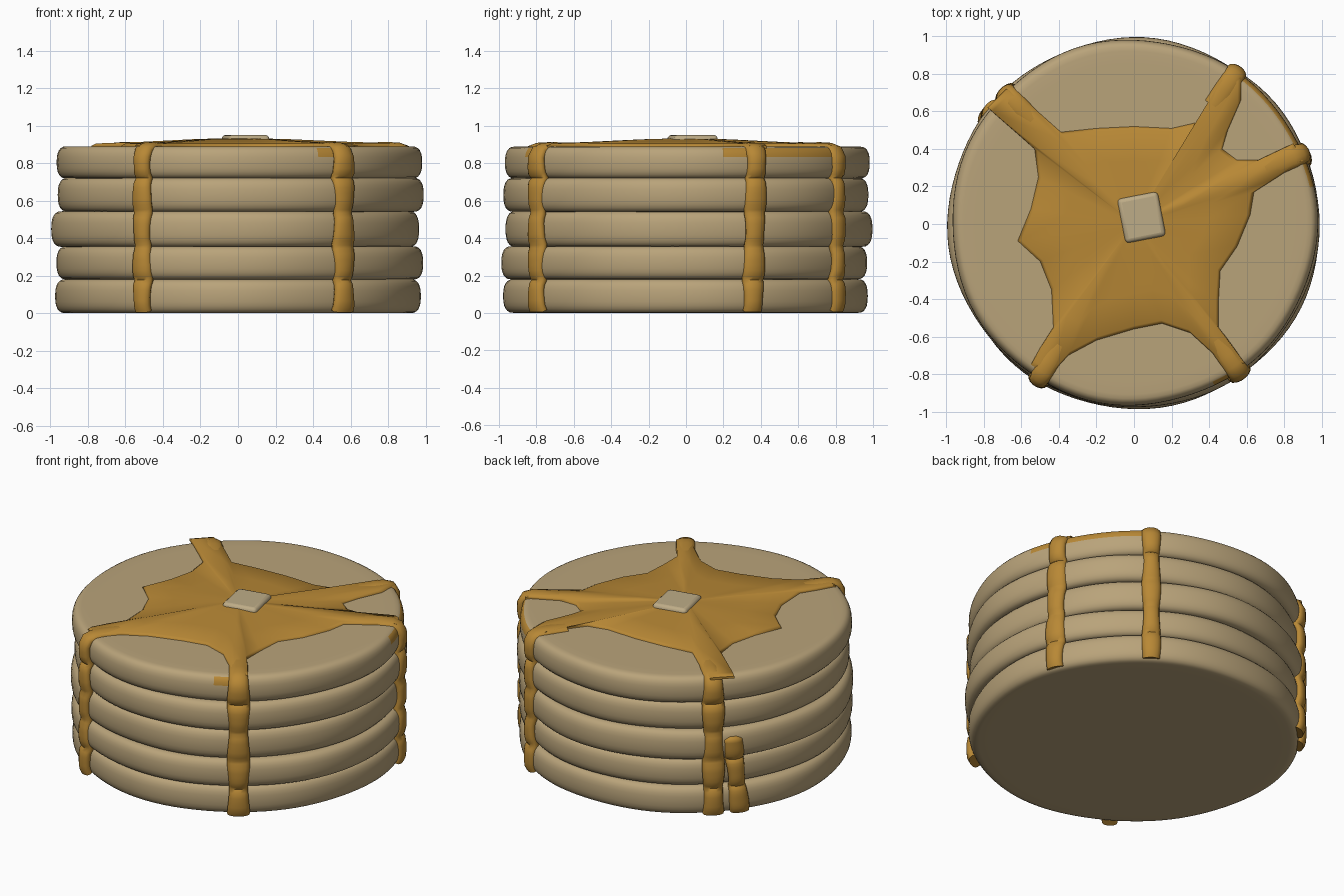
import bpy, bmesh, math

if "Cube" in bpy.data.objects:
    bpy.data.objects.remove(bpy.data.objects["Cube"])


def material(name, rgb):
    m = bpy.data.materials.new(name)
    m.diffuse_color = (*rgb, 1)
    m.use_nodes = True
    m.node_tree.nodes["Principled BSDF"].inputs["Base Color"].default_value = m.diffuse_color
    return m


PANCAKE = material("pancake tan", (0.485, 0.367, 0.195))
SYRUP = material("syrup amber", (0.479, 0.246, 0.036))
BUTTER = material("butter cream", (0.515, 0.413, 0.242))


def skin(name, rings, mats, tip_a=None, tip_b=None, angle=60):
    """Join closed rings of points into one smooth skin with closed ends."""
    bm = bmesh.new()
    loops = [[bm.verts.new(p) for p in ring] for ring in rings]
    n = len(loops[0])
    for a, b in zip(loops, loops[1:]):
        for i in range(n):
            j = (i + 1) % n
            bm.faces.new((a[i], a[j], b[j], b[i]))
    for loop, tip in ((loops[0], tip_a), (loops[-1], tip_b)):
        if tip:
            c = bm.verts.new(tip)
            for i in range(n):
                bm.faces.new((loop[i], loop[(i + 1) % n], c))
        else:
            bm.faces.new(loop)
    bmesh.ops.recalc_face_normals(bm, faces=bm.faces)
    me = bpy.data.meshes.new(name)
    bm.to_mesh(me)
    bm.free()
    ob = bpy.data.objects.new(name, me)
    bpy.context.collection.objects.link(ob)
    for m in mats:
        me.materials.append(m)
    smooth(ob, angle)
    return ob


def smooth(ob, angle):
    bpy.ops.object.select_all(action='DESELECT')
    ob.select_set(True)
    bpy.context.view_layer.objects.active = ob
    bpy.ops.object.shade_smooth_by_angle(angle=math.radians(angle))


# Pancakes: z bottom, z top, radius, x offset, y offset
LAYERS = [(0.0, 0.181, 0.975, 0.0, 0.005),
          (0.179, 0.357, 0.978, 0.01, -0.01),
          (0.353, 0.544, 0.981, -0.01, 0.01),
          (0.54, 0.722, 0.976, 0.013, 0.0),
          (0.718, 0.89, 0.975, 0.0, 0.008)]
SEG = 96


def pancake(k, z0, z1, r, ox, oy):
    zm, h = (z0 + z1) / 2, (z1 - z0) / 2
    rings = []
    prof = [(0.45, -h), (0.85, -h)]
    for i in range(13):
        t = -math.pi / 2 + math.pi * i / 12
        c, s = math.cos(t), math.sin(t)
        prof.append((r - 0.06 + 0.06 * max(c, 0) ** 0.7,
                     h * math.copysign(abs(s) ** 0.8, s)))
    prof += [(0.85, h), (0.45, h)]
    for pr, pz in prof:
        ring = []
        for i in range(SEG):
            a = 2 * math.pi * i / SEG
            lump = 0.004 * math.sin(3 * a + 2 * k) + 0.004 * math.sin(7 * a + 5 * k)
            q = pr + lump * (pr / r) ** 4
            ring.append((ox + q * math.cos(a), oy + q * math.sin(a), zm + pz))
        rings.append(ring)
    return skin(f"pancake_{k + 1}", rings, [PANCAKE, SYRUP], (ox, oy, z0), (ox, oy, z1))


for k, layer in enumerate(LAYERS):
    top = pancake(k, *layer)

# Syrup smears just under the rim of the top pancake
for p in top.data.polygons:
    c = p.center
    a = math.degrees(math.atan2(c.y, c.x))
    if 0.835 < c.z < 0.875 and math.hypot(c.x, c.y) > 0.93:
        if 11 < a < 55 or -64 < a < -55:
            p.material_index = 1

# Syrup pool outline on the top, clockwise from the left
OUTLINE = [(-0.62, -0.09), (-0.55, 0.08), (-0.51, 0.25), (-0.53, 0.4), (-0.62, 0.48),
           (-0.78, 0.62), (-0.68, 0.72), (-0.57, 0.65), (-0.39, 0.49), (-0.2, 0.51),
           (0, 0.52), (0.2, 0.51), (0.33, 0.54), (0.42, 0.66), (0.48, 0.79),
           (0.57, 0.78), (0.57, 0.66), (0.5, 0.5), (0.47, 0.4), (0.55, 0.34),
           (0.66, 0.34), (0.85, 0.43), (0.9, 0.34), (0.75, 0.24), (0.64, 0.17),
           (0.62, 0.05), (0.55, -0.12), (0.46, -0.25), (0.45, -0.42), (0.45, -0.55),
           (0.59, -0.74), (0.51, -0.78), (0.42, -0.69), (0.3, -0.58), (0.15, -0.53),
           (0, -0.56), (-0.2, -0.62), (-0.35, -0.7), (-0.45, -0.81), (-0.55, -0.75),
           (-0.5, -0.66), (-0.43, -0.55), (-0.44, -0.35), (-0.5, -0.2)]
skin("syrup_pool",
     [[(x * s, y * s, z) for x, y in OUTLINE]
      for s, z in ((1, 0.88), (1, 0.894), (0.97, 0.905), (0.65, 0.914), (0.3, 0.928))],
     [SYRUP], (0, 0, 0.88), (0, 0, 0.935))


def side_radius(z):
    """Radius of the stack's side at height z, dipping at each seam."""
    for z0, z1, r, ox, oy in LAYERS:
        if z <= z1:
            u = abs((z - z0) / (z1 - z0) * 2 - 1)
            return 0.98 - 0.025 * max(u, 0) ** 4
    return 0.97


def drip(name, deg, half, z_top=None, lean=0.0, thick=0.034):
    """Flattened tube of syrup over the rim (or from z_top) down to the base."""
    path = [] if z_top else [(0.76, 0.885), (0.86, 0.888), (0.925, 0.885), (0.96, 0.868)]
    start = z_top or 0.83
    steps = 30
    for i in range(steps + 1):
        z = start + (0.012 - start) * i / steps
        path.append((side_radius(z), z))
    rings = []
    for i, (r, z) in enumerate(path):
        (ra, za), (rb, zb) = path[max(i - 1, 0)], path[min(i + 1, len(path) - 1)]
        length = math.hypot(rb - ra, zb - za)
        nr, nz = -(zb - za) / length, (rb - ra) / length   # outward normal
        fade = min(1, max(0, 0.9 - z))
        a = math.radians(deg + lean * fade)
        w = half * (1 + 0.1 * math.sin(17 * z + deg))
        t_here = thick * (0.75 if r < 0.95 and z > 0.87 else 1)
        if z_top and i == 0:
            w, t_here = w * 0.5, t_here * 0.5
        ring = []
        for j in range(14):
            b = 2 * math.pi * j / 14
            t, o = w * math.cos(b), t_here * math.sin(b)
            rr = r + nr * o
            zz = max(z + nz * o, 0.004)
            ring.append((rr * math.cos(a) - t * math.sin(a),
                         rr * math.sin(a) + t * math.cos(a), zz))
        rings.append(ring)
    skin(name, rings, [SYRUP])


# Syrup drips round the side
drip("drip_front_left", -121.5, 0.052)
drip("drip_front_right", -54.8, 0.062)
drip("drip_right", 22.8, 0.058, lean=-1.5)
drip("drip_back_right", 56, 0.052)
drip("drip_back_left", 134.5, 0.062)
drip("drip_back_left_branch", 139, 0.056, z_top=0.5, lean=5.5)

# Butter pat
bpy.ops.mesh.primitive_cube_add(size=1, location=(0.04, 0.035, 0.918),
                                rotation=(0, 0, math.radians(11)))
butter = bpy.context.object
butter.name = "butter_pat"
butter.scale = (0.22, 0.24, 0.066)
bpy.ops.object.transform_apply(location=False, rotation=False, scale=True)
bev = butter.modifiers.new("round", 'BEVEL')
bev.width = 0.022
bev.segments = 3
butter.data.materials.append(BUTTER)
smooth(butter, 50)
